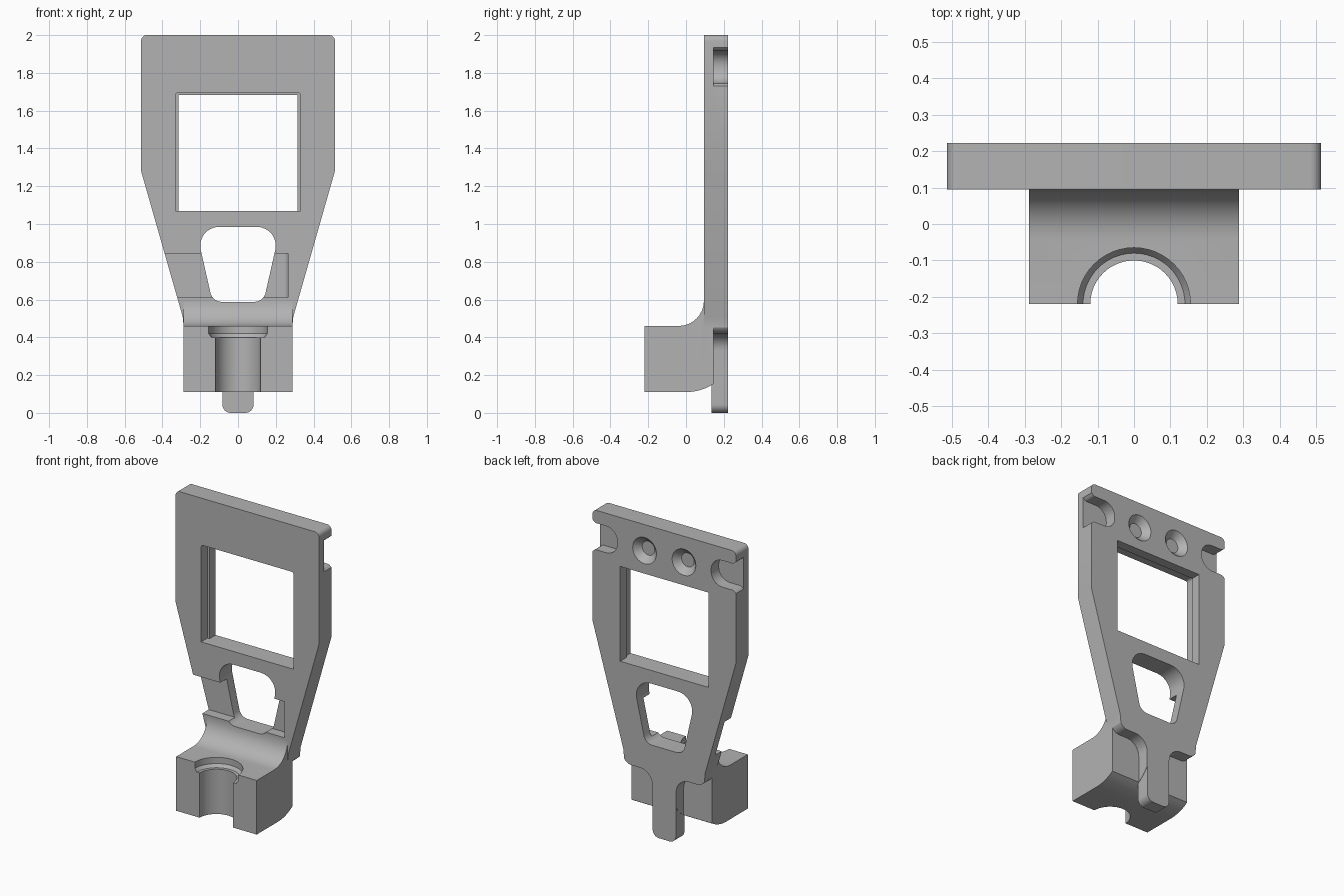
import bpy, bmesh, math
from mathutils import Vector

if "Cube" in bpy.data.objects:
    bpy.data.objects.remove(bpy.data.objects["Cube"])

grey = bpy.data.materials.new("plain grey")
grey.diffuse_color = (0.45, 0.45, 0.45, 1)
grey.use_nodes = True
grey.node_tree.nodes["Principled BSDF"].inputs["Base Color"].default_value = grey.diffuse_color


def rounded(pts, steps=8):
    """Outline from (u, v[, radius]) points, each corner rounded by its radius."""
    out, n = [], len(pts)
    for i, p in enumerate(pts):
        c, r = Vector(p[:2]), (p[2] if len(p) > 2 else 0)
        if r == 0:
            out.append(c)
            continue
        a = (Vector(pts[i - 1][:2]) - c).normalized()
        b = (Vector(pts[(i + 1) % n][:2]) - c).normalized()
        half = a.angle(b) / 2
        centre = c + (a + b).normalized() * (r / math.sin(half))
        t = r / math.tan(half)
        s, e = c + a * t - centre, c + b * t - centre
        sweep = s.angle(e)
        for k in range(steps + 1):
            f = k / steps
            out.append(centre + (s * math.sin((1 - f) * sweep) + e * math.sin(f * sweep)) / math.sin(sweep))
    return out


def prism(name, pts, axis, lo, hi):
    """Extrude a rounded outline along an axis."""
    place = {"x": lambda u, v, d: (d, u, v),
             "y": lambda u, v, d: (u, d, v),
             "z": lambda u, v, d: (u, v, d)}[axis]
    bm = bmesh.new()
    base = bm.faces.new([bm.verts.new(place(p[0], p[1], lo)) for p in rounded(pts)])
    res = bmesh.ops.extrude_face_region(bm, geom=[base])
    move = Vector(place(0, 0, hi - lo))
    bmesh.ops.translate(bm, vec=move, verts=[v for v in res["geom"] if isinstance(v, bmesh.types.BMVert)])
    return finish(name, bm)


def finish(name, bm):
    bmesh.ops.recalc_face_normals(bm, faces=bm.faces[:])
    me = bpy.data.meshes.new(name)
    bm.to_mesh(me)
    bm.free()
    me.materials.append(grey)
    ob = bpy.data.objects.new(name, me)
    bpy.context.collection.objects.link(ob)
    return ob


def cone(name, x, z, r1, r2, y1, y2):
    """Round cutter along y, radius r1 at y1 and r2 at y2."""
    bm = bmesh.new()
    bmesh.ops.create_cone(bm, cap_ends=True, segments=32, radius1=r1, radius2=r2, depth=y2 - y1)
    for v in bm.verts:
        v.co = (x + v.co.x, (y1 + y2) / 2 + v.co.z, z + v.co.y)
    return finish(name, bm)


def lathe(name, profile, y, seg=48):
    """Turn an (r, z) profile around a vertical axis at y."""
    bm = bmesh.new()
    rings = [[bm.verts.new((r * math.cos(2 * math.pi * i / seg), y + r * math.sin(2 * math.pi * i / seg), z))
              for i in range(seg)] for r, z in profile]
    for a, b in zip(rings, rings[1:]):
        for i in range(seg):
            j = (i + 1) % seg
            bm.faces.new((a[i], a[j], b[j], b[i]))
    bm.faces.new(rings[0])
    bm.faces.new(rings[-1])
    return finish(name, bm)


def combine(target, tool, op="DIFFERENCE"):
    m = target.modifiers.new("bool", "BOOLEAN")
    m.operation, m.solver, m.object = op, "EXACT", tool
    bpy.context.view_layer.objects.active = target
    bpy.ops.object.modifier_apply(modifier=m.name)
    bpy.data.objects.remove(tool)


FRONT, BACK, SEAT = 0.095, 0.222, 0.145

# tapered mounting plate
bracket = prism("bracket", [(-0.513, 2, 0.03), (0.513, 2, 0.03), (0.513, 1.28), (0.293, 0.51), (0.286, 0.44),
                            (-0.286, 0.44), (-0.293, 0.51), (-0.513, 1.28)], "y", FRONT, BACK)

# clamp block with a concave top and a curved underside
R = 0.265
under = [(R * math.sin(a), 0.11 + R - R * math.cos(a)) for a in
         [k / 10 * math.asin(BACK / R) for k in range(11)]]
block = prism("block", [(-0.22, 0.11)] + under +
              [(BACK, 0.585), (0.13, 0.595), (FRONT, 0.595), (FRONT, 0.46, 0.134), (-0.22, 0.46)],
              "x", -0.288, 0.288)
combine(bracket, block, "UNION")

# pockets behind the lower screw holes, open to the sides
for s in (-1, 1):
    pocket = prism("pocket", [(s * u[0],) + u[1:] for u in
                              [(0.085, 0.0), (0.085, 0.42, 0.09), (0.29, 0.42, 0.06), (0.30, 0.52),
                               (0.4, 0.52), (0.4, 0.0)]], "y", SEAT, 0.3)
    combine(bracket, pocket)

# locating tongue
tongue = prism("tongue", [(-0.083, 0, 0.045), (0.083, 0, 0.045), (0.083, 0.4), (-0.083, 0.4)], "y", 0.135, BACK)
combine(bracket, tongue, "UNION")

# stepped half bore in the clamp block
combine(bracket, lathe("bore", [(0.12, 0.0), (0.12, 0.40), (0.14, 0.40), (0.155, 0.42), (0.155, 0.5)], -0.22))

# square window with a shallow ledge
combine(bracket, prism("window", [(-0.315, 1.07), (0.315, 1.07), (0.315, 1.683), (-0.315, 1.683)], "y", 0, 0.3))
combine(bracket, prism("ledge", [(-0.33, 1.07), (0.33, 1.07), (0.33, 1.697, 0.015), (-0.33, 1.697, 0.015)],
                       "y", 0, 0.16))

# front relief running out to the left edge
combine(bracket, prism("relief", [(-0.6, 0), (-0.6, 0.16), (0.265, 0.16, 0.03), (0.265, 0)], "z", 0.61, 0.843))

# rounded tapered opening
combine(bracket, prism("opening", [(-0.135, 0.588, 0.06), (0.135, 0.588, 0.06), (0.225, 0.985, 0.1),
                                   (-0.225, 0.985, 0.1)], "y", 0, 0.3))

for s in (-1, 1):
    # clamp screw holes
    combine(bracket, cone("clamp_hole", s * 0.2, 0.283, 0.051, 0.051, -0.3, 0.3))
    # outer top holes with side slots
    combine(bracket, cone("outer_hole", s * 0.42, 1.832, 0.045, 0.045, 0, 0.3))
    slot = [(0.335, 1.745, 0.08), (0.495, 1.745, 0.03), (0.53, 1.715), (0.53, 1.95),
            (0.495, 1.917, 0.03), (0.335, 1.917, 0.08)]
    combine(bracket, prism("slot", [(s * p[0],) + p[1:] for p in slot], "y", SEAT, 0.3))
    # inner top holes with countersinks
    combine(bracket, cone("inner_hole", s * 0.141, 1.832, 0.045, 0.045, 0, 0.3))
    combine(bracket, cone("countersink", s * 0.141, 1.832, 0.045, 0.086, BACK - 0.04, BACK + 0.001))

# smooth curved faces, keep edges sharp
bpy.ops.object.select_all(action="DESELECT")
bracket.select_set(True)
bpy.context.view_layer.objects.active = bracket
bpy.ops.object.shade_smooth_by_angle(angle=math.radians(30))
